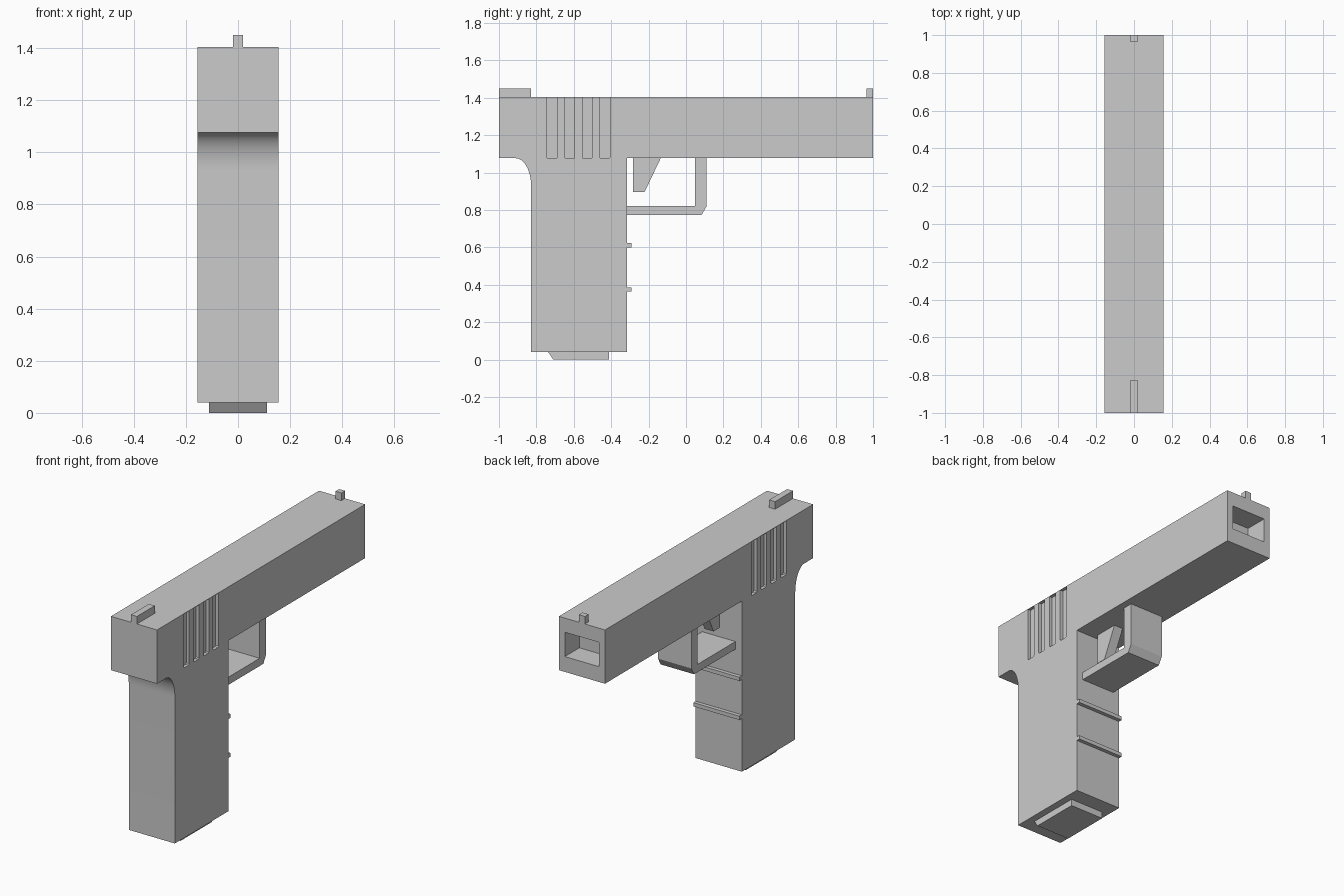
import bpy, bmesh, math

if "Cube" in bpy.data.objects:
    bpy.data.objects.remove(bpy.data.objects["Cube"])


def extrude_profile(name, pts, x0, x1):
    """Closed (y, z) outline extruded along x from x0 to x1."""
    bm = bmesh.new()
    face = bm.faces.new([bm.verts.new((x0, y, z)) for y, z in pts])
    ext = bmesh.ops.extrude_face_region(bm, geom=[face])
    moved = [v for v in ext["geom"] if isinstance(v, bmesh.types.BMVert)]
    bmesh.ops.translate(bm, verts=moved, vec=(x1 - x0, 0, 0))
    bmesh.ops.recalc_face_normals(bm, faces=bm.faces)
    mesh = bpy.data.meshes.new(name)
    bm.to_mesh(mesh)
    bm.free()
    obj = bpy.data.objects.new(name, mesh)
    bpy.context.collection.objects.link(obj)
    return obj


def box(name, half_x, y0, y1, z0, z1):
    return extrude_profile(name, [(y0, z0), (y1, z0), (y1, z1), (y0, z1)], -half_x, half_x)


def cut(target, cutter):
    cutter.hide_render = True
    mod = target.modifiers.new("cut", "BOOLEAN")
    mod.operation = "DIFFERENCE"
    mod.solver = "EXACT"
    mod.object = cutter
    bpy.context.view_layer.objects.active = target
    bpy.ops.object.modifier_apply(modifier=mod.name)
    bpy.data.objects.remove(cutter)


W = 0.155          # half width of the body
TOP, UNDER = 1.404, 1.077
BACK, FRONT = -0.828, -0.315   # grip

# Slide and grip in one outline, with a curved web behind the grip
web = []
for i in range(13):
    a = math.radians(90 * i / 12)
    web.append((BACK - 0.085 * (1 - math.cos(a)), 0.93 + (UNDER - 0.93) * math.sin(a)))
body = extrude_profile("body", [(-1, TOP), (1, TOP), (1, UNDER), (FRONT, UNDER),
                                (FRONT, 0.04), (BACK, 0.04)] + web + [(-1, UNDER)], -W, W)

# Muzzle opening
cut(body, box("muzzle_cutter", 0.115, 0.86, 1.1, 1.17, 1.318))

# Grip grooves on both sides of the slide
for i in range(4):
    y0 = -0.743 + 0.0943 * i
    y1, zb, zt, c = y0 + 0.053, 1.074, TOP - 0.002, 0.006
    outline = [(y0, zt), (y0, zb + c), (y0 + c, zb), (y1 - c, zb), (y1, zb + c), (y1, zt)]
    for s in (-1, 1):
        cut(body, extrude_profile("groove_cutter", outline, s * (W - 0.02), s * (W + 0.1)))

# Smooth only the curved web
bpy.ops.object.select_all(action="DESELECT")
body.select_set(True)
bpy.context.view_layer.objects.active = body
bpy.ops.object.shade_smooth_by_angle(angle=math.radians(25))

# Sights
box("rear_sight", 0.02, -1, -0.828, TOP, 1.45)
box("front_sight", 0.02, 0.965, 1, TOP, 1.45)

# Trigger and its guard
extrude_profile("trigger", [(-0.283, UNDER), (-0.135, UNDER), (-0.222, 0.895), (-0.283, 0.895)],
                -0.03, 0.03)
extrude_profile("trigger_guard", [(FRONT, 0.773), (0.083, 0.773), (0.109, 0.818), (0.109, UNDER),
                                  (0.048, UNDER), (0.048, 0.82), (FRONT, 0.82)], -0.112, 0.112)

# Finger ridges on the front of the grip
for z in (0.363, 0.6):
    box("finger_ridge", W, FRONT, -0.292, z, z + 0.023)

# Magazine base
extrude_profile("magazine_base", [(-0.737, 0.04), (-0.71, 0), (-0.412, 0), (-0.412, 0.04)],
                -0.112, 0.112)
